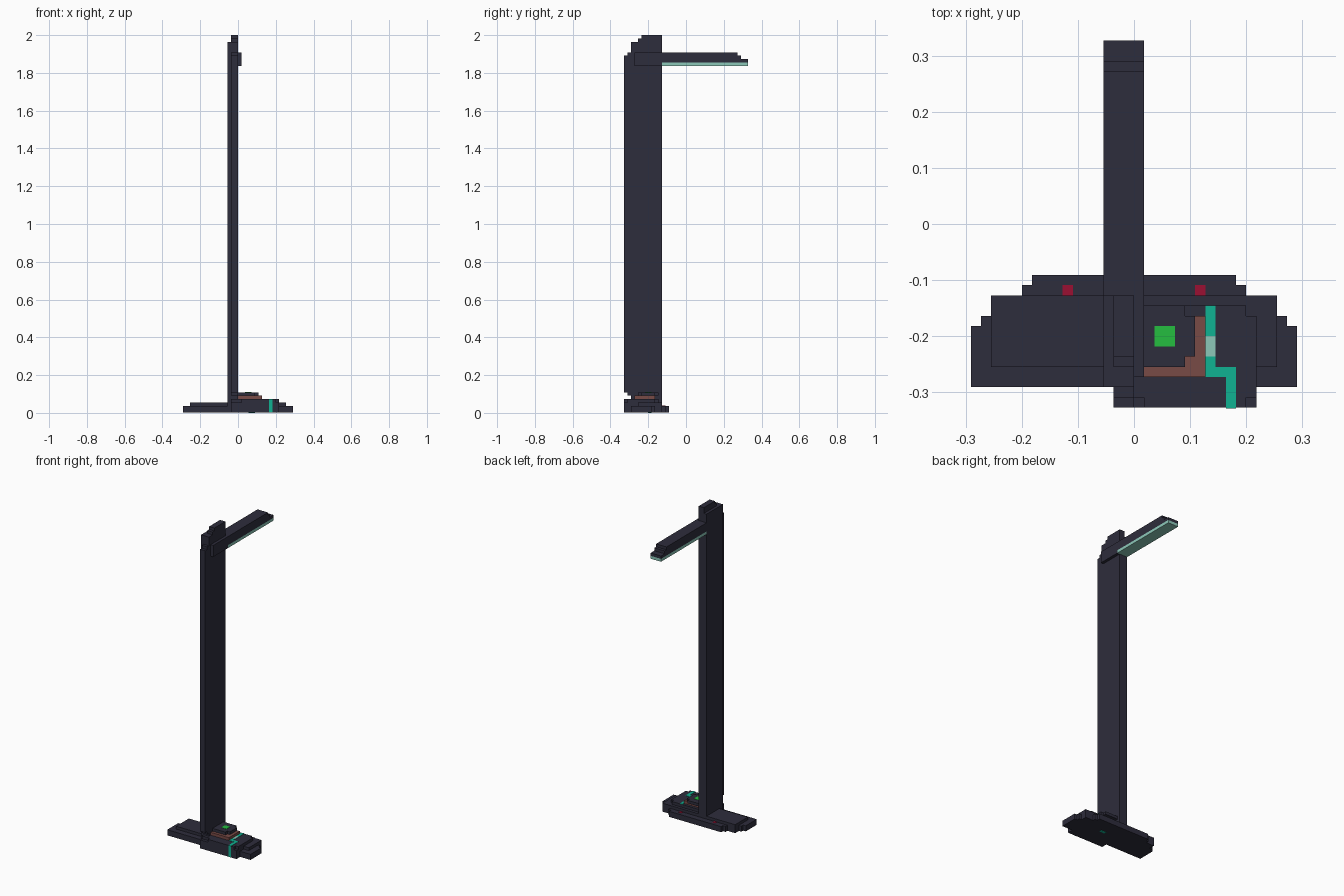
import bpy, bmesh

if "Cube" in bpy.data.objects:
    bpy.data.objects.remove(bpy.data.objects["Cube"])

U = 2 / 110          # one block of the blocky grid
LOW = 0.06           # base sits a hair above the underside plate


def material(name, rgb):
    m = bpy.data.materials.new(name)
    m.diffuse_color = (*rgb, 1)
    m.use_nodes = True
    m.node_tree.nodes["Principled BSDF"].inputs["Base Color"].default_value = m.diffuse_color
    return m


DARK = material("dark_slate", (0.027, 0.026, 0.045))
BROWN = material("brown", (0.19, 0.069, 0.061))
TEAL = material("teal", (0.005, 0.445, 0.287))
PALE = material("pale_teal", (0.262, 0.578, 0.485))
GREEN = material("green", (0.018, 0.515, 0.051))
RED = material("red", (0.328, 0.005, 0.032))


def prism(name, pts, lo, hi, mat, axis="z"):
    """Extrude a profile (grid units) along z (xy points) or x (yz points)."""
    bm = bmesh.new()
    place = (lambda p, d: (p[0], p[1], d)) if axis == "z" else (lambda p, d: (d, p[0], p[1]))
    face = bm.faces.new([bm.verts.new([c * U for c in place(p, lo)]) for p in pts])
    out = bmesh.ops.extrude_face_region(bm, geom=[face])
    verts = [g for g in out["geom"] if isinstance(g, bmesh.types.BMVert)]
    d = (hi - lo) * U
    bmesh.ops.translate(bm, verts=verts, vec=(0, 0, d) if axis == "z" else (d, 0, 0))
    bmesh.ops.recalc_face_normals(bm, faces=bm.faces)
    me = bpy.data.meshes.new(name)
    bm.to_mesh(me)
    bm.free()
    me.materials.append(mat)
    ob = bpy.data.objects.new(name, me)
    bpy.context.collection.objects.link(ob)
    return ob


def box(name, x, y, z, mat):
    return prism(name, [(x[0], y[0]), (x[1], y[0]), (x[1], y[1]), (x[0], y[1])], z[0], z[1], mat)


# Foot: stepped symmetric outline with a raised tier
half = [(16, -16), (16, -10), (15, -10), (15, -9), (14, -9), (14, -7),
        (11, -7), (11, -6), (10, -6), (10, -5)]
prism("foot", half + [(-x, y) for x, y in reversed(half)], LOW, 2, DARK)
box("foot_tier", (-14, 14), (-14, -7), (2, 3), DARK)

# Control housing with clipped top corners
prism("housing_lower", [(-2, -18), (12, -18), (12, -9), (11, -9), (11, -8), (-2, -8)], LOW, 3, DARK)
prism("housing_upper", [(1, -18), (11, -18), (11, -17), (12, -17), (12, -9), (11, -9),
                        (11, -8), (-2, -8), (-2, -17), (1, -17)], 3, 4, DARK)

# Button pedestal and cap
box("pedestal", (0, 7), (-15, -9), (4, 5), BROWN)
prism("button_cap", [(0, -14), (5, -14), (5, -13), (6, -13), (6, -9), (5, -9), (5, -8), (0, -8)],
      5, 6, DARK)
box("button", (2, 4), (-12, -10), (6, 6.1), GREEN)

# Post: stepped side profiles in the yz plane
prism("post", [(-18, 6), (-18, 104), (-17, 104), (-17, 105), (-16, 105), (-16, 108),
               (-14, 108), (-14, 109), (-13, 109), (-13, 110), (-7, 110), (-7, LOW),
               (-16, LOW), (-16, 5), (-17, 5), (-17, 6)], -2, 0, DARK, "x")
prism("post_side", [(-16, LOW), (-16, 108), (-7, 108), (-7, LOW)], -3, -2, DARK, "x")

# Arm with stepped tip, side bracket and lit underside
prism("arm", [(-7, 102), (18, 102), (18, 103), (16, 103), (16, 104), (15, 104), (15, 105), (-7, 105)],
      -3, 1, DARK, "x")
box("arm_bracket", (0, 1), (-15, -7), (101, 105), DARK)
box("light_strip", (-3, 1), (-7, 18), (101, 102), PALE)

# Teal trim on the housing
box("trim_rear", (7, 8), (-11, -8), (4, 4.1), TEAL)
box("trim_light", (7, 8), (-13, -11), (4, 4.1), PALE)
box("trim_middle", (7, 8), (-15, -13), (4, 4.1), TEAL)
box("trim_cross", (8, 10), (-15, -14), (4, 4.1), TEAL)
box("trim_forward", (9, 10), (-18, -15), (4, 4.1), TEAL)
box("trim_front", (9, 10), (-18.1, -18), (LOW, 4.1), TEAL)
box("trim_underside", (3, 5), (-11, -10), (0, LOW), TEAL)

# Red marker lights at the rear of the foot
for side, x in (("left", -7), ("right", 6)):
    box("marker_" + side, (x, x + 1), (-7, -6), (2, 2.1), RED)
